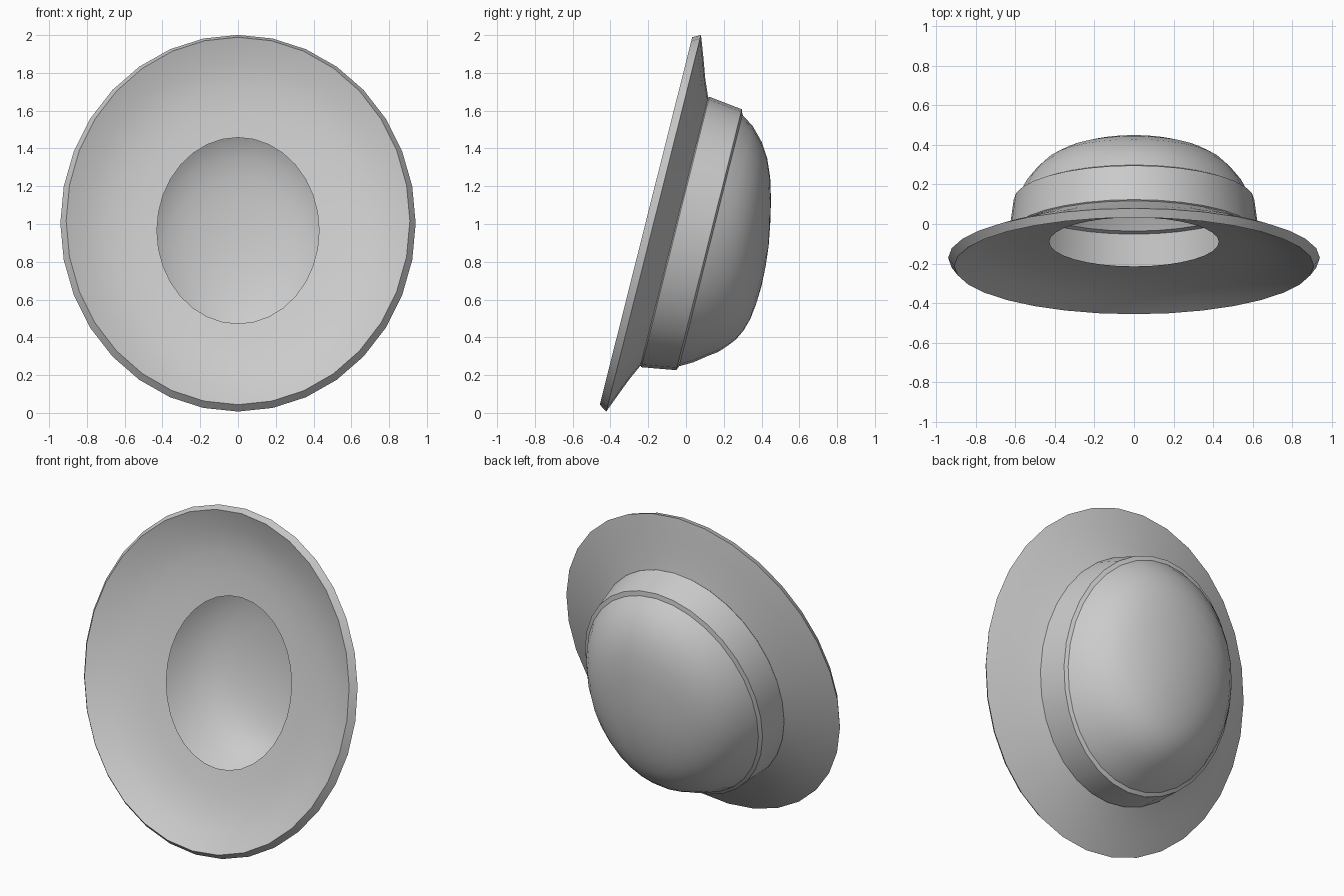
import bpy, bmesh, math
from mathutils import Vector

if "Cube" in bpy.data.objects:
    bpy.data.objects.remove(bpy.data.objects["Cube"])

SEG = 32
# Hat axes: U runs up the brim, H points out through the crown (hat is tilted back)
TILT = math.atan2(0.244, 0.97)
U = Vector((0, math.sin(TILT), math.cos(TILT)))
H = Vector((0, math.cos(TILT), -math.sin(TILT)))
ORIGIN = Vector((0, 0, 0.997))

felt = bpy.data.materials.new("grey felt")
felt.diffuse_color = (0.6, 0.6, 0.6, 1)
felt.use_nodes = True
felt.node_tree.nodes["Principled BSDF"].inputs["Base Color"].default_value = felt.diffuse_color


def place(x, u, h):
    return ORIGIN + Vector((x, 0, 0)) + U * u + H * h


def loft(name, rings, tip=None, flip=False):
    """Skin elliptical rings given as (height, centre, radius, width ratio)."""
    bm = bmesh.new()
    loops = []
    for h, c, r, k in rings:
        loops.append([bm.verts.new(place(r * k * math.sin(a), c + r * math.cos(a), h))
                      for a in (2 * math.pi * i / SEG for i in range(SEG))])
    for a, b in zip(loops, loops[1:]):
        for i in range(SEG):
            j = (i + 1) % SEG
            bm.faces.new((a[i], b[i], b[j], a[j]))
    if tip:
        v = bm.verts.new(place(0, tip[1], tip[0]))
        for i in range(SEG):
            bm.faces.new((loops[-1][i], v, loops[-1][(i + 1) % SEG]))
    if flip:
        bmesh.ops.reverse_faces(bm, faces=bm.faces)
    bm.normal_update()
    me = bpy.data.meshes.new(name)
    bm.to_mesh(me)
    bm.free()
    me.materials.append(felt)
    ob = bpy.data.objects.new(name, me)
    bpy.context.collection.objects.link(ob)
    bpy.ops.object.select_all(action='DESELECT')
    ob.select_set(True)
    bpy.context.view_layer.objects.active = ob
    bpy.ops.object.shade_smooth_by_angle(angle=math.radians(32))
    return ob


# Brim: front bowl from the head opening out to the rim, then the back surface
loft("brim", [
    (-0.080, -0.053, 0.508, 0.845),
    (-0.090, -0.050, 0.63, 0.86),
    (-0.110, -0.045, 0.76, 0.88),
    (-0.150, -0.037, 0.89, 0.90),
    (-0.210, -0.033, 1.003, 0.907),
    (-0.168, -0.035, 1.028, 0.915),
    (-0.127, -0.038, 0.92, 0.905),
    (-0.090, -0.045, 0.82, 0.885),
    (-0.050, -0.050, 0.73, 0.86),
])

# Band around the base of the crown, with small turned edges
loft("hat_band", [
    (-0.058, -0.052, 0.725, 0.86),
    (-0.045, -0.052, 0.738, 0.86),
    (0.138, -0.048, 0.712, 0.855),
    (0.148, -0.050, 0.686, 0.855),
])

# Crown: dome whose peak leans towards the back of the hat
dome = [(0.148, -0.050, 0.686), (0.215, -0.053, 0.645), (0.281, -0.062, 0.585),
        (0.330, -0.082, 0.53), (0.371, -0.108, 0.46), (0.405, -0.145, 0.38),
        (0.432, -0.180, 0.29), (0.452, -0.203, 0.20), (0.463, -0.215, 0.10)]
loft("crown", [(h, c, r, 0.855) for h, c, r in dome], tip=(0.467, -0.22))
